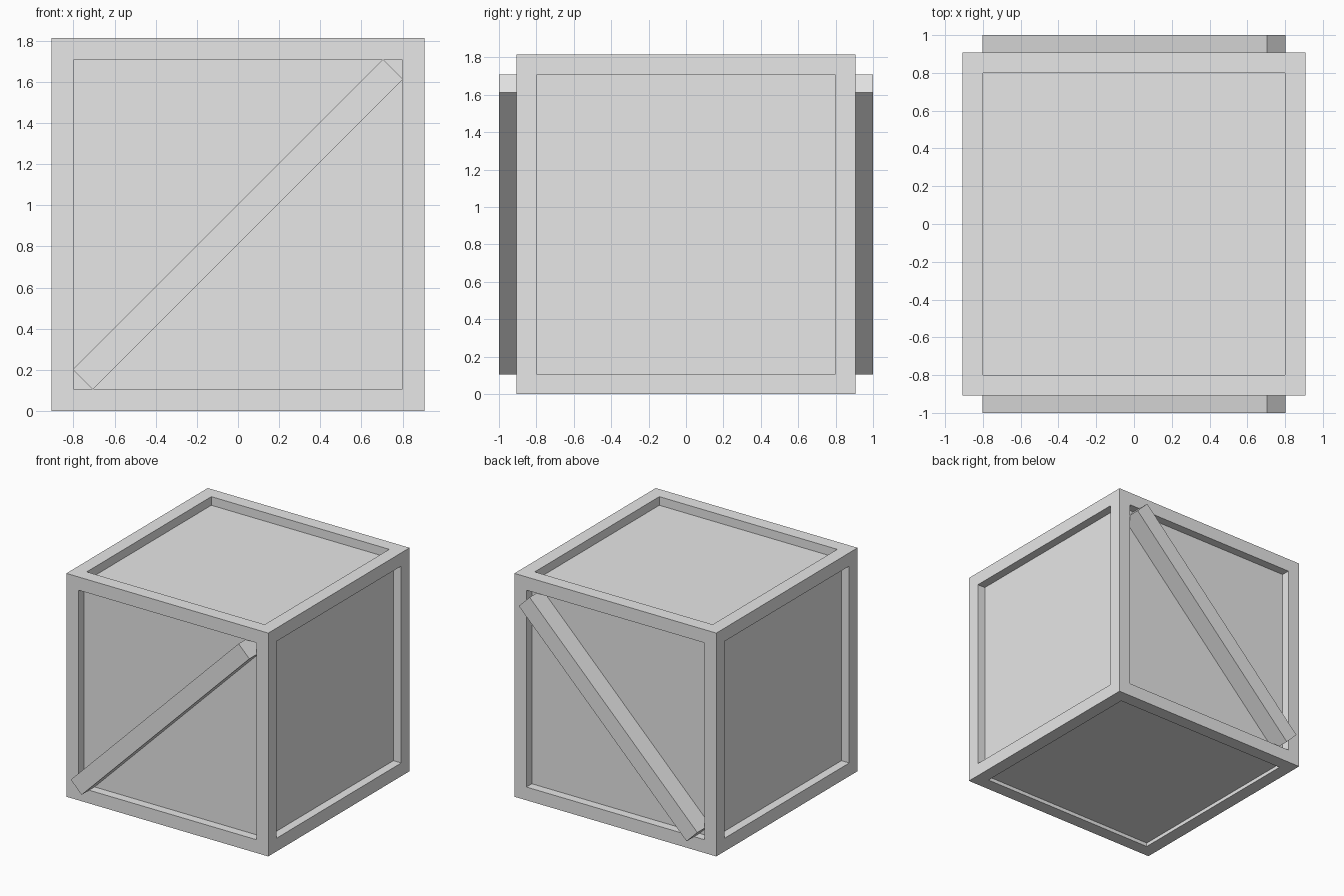
import bpy, bmesh, math
from mathutils import Matrix, Vector

if "Cube" in bpy.data.objects:
    bpy.data.objects.remove(bpy.data.objects["Cube"])

H = 0.907          # half the crate size
OPENING = 0.755    # half the panel opening
DEPTH = 0.07       # panel recess
BASE_DEPTH = 0.03  # shallower recess underneath

grey = bpy.data.materials.new("light grey")
grey.diffuse_color = (0.8, 0.8, 0.8, 1)
grey.use_nodes = True
grey.node_tree.nodes["Principled BSDF"].inputs["Base Color"].default_value = grey.diffuse_color


def finish(bm, name):
    mesh = bpy.data.meshes.new(name)
    bm.to_mesh(mesh)
    bm.free()
    mesh.materials.append(grey)
    obj = bpy.data.objects.new(name, mesh)
    bpy.context.collection.objects.link(obj)
    return obj


# Crate body: a cube with a sunken panel in every side
bm = bmesh.new()
bmesh.ops.create_cube(bm, size=2 * H, matrix=Matrix.Translation((0, 0, H)))
for face in list(bm.faces):
    normal = face.normal.copy()
    bmesh.ops.inset_individual(bm, faces=[face], thickness=H - OPENING)
    walls = bmesh.ops.extrude_discrete_faces(bm, faces=[face])
    depth = BASE_DEPTH if normal.z < -0.5 else DEPTH
    for vert in walls["faces"][0].verts:
        vert.co -= normal * depth
bmesh.ops.recalc_face_normals(bm, faces=bm.faces)
finish(bm, "crate_body")

# Diagonal braces on the front and back, reaching down to the panels
inner, outer = H - DEPTH, 1.0
for name, side in (("front_brace", -1), ("back_brace", 1)):
    bm = bmesh.new()
    place = (Matrix.Translation((0, side * (inner + outer) / 2, H))
             @ Matrix.Rotation(-math.pi / 4, 4, 'Y')
             @ Matrix.Diagonal((2.132, outer - inner, 0.137, 1)))
    bmesh.ops.create_cube(bm, size=1, matrix=place)
    finish(bm, name)
